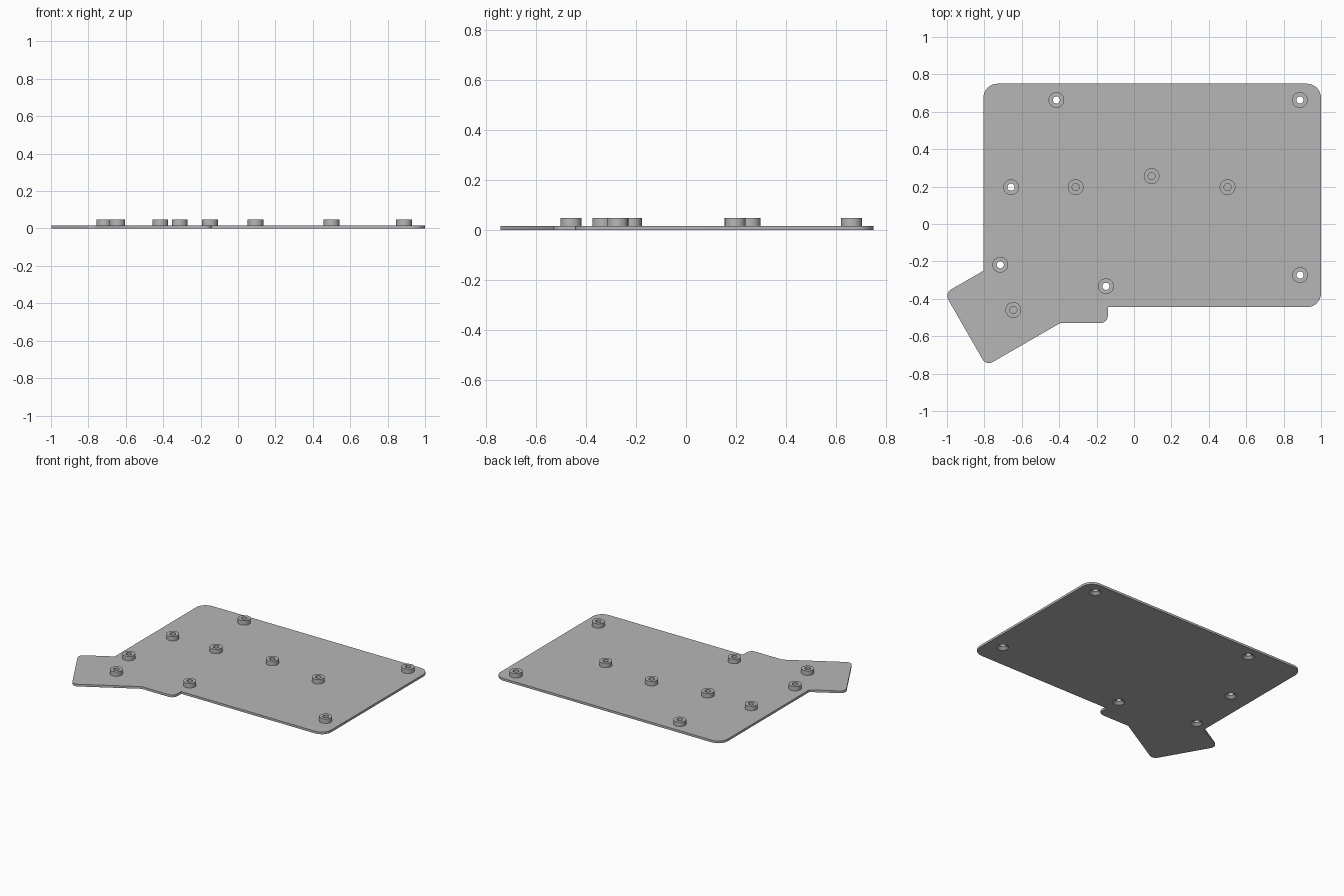
import bpy, bmesh, math
from mathutils import Vector

cube = bpy.data.objects.get("Cube")
if cube:
    bpy.data.objects.remove(cube, do_unlink=True)

PLATE, TOP = 0.016, 0.048            # plate thickness, boss top height
BOSS_R, HOLE_R, SINK_R = 0.042, 0.019, 0.039
SEGMENTS = 40

grey = bpy.data.materials.new("plain grey")
grey.use_nodes = True
colour = (0.47, 0.47, 0.47, 1)
grey.diffuse_color = colour
grey.node_tree.nodes["Principled BSDF"].inputs["Base Color"].default_value = colour


def make_object(name, bm):
    bmesh.ops.recalc_face_normals(bm, faces=bm.faces)
    mesh = bpy.data.meshes.new(name)
    bm.to_mesh(mesh)
    bm.free()
    mesh.materials.append(grey)
    obj = bpy.data.objects.new(name, mesh)
    bpy.context.collection.objects.link(obj)
    return obj


def smooth(obj):
    bpy.ops.object.select_all(action='DESELECT')
    obj.select_set(True)
    bpy.context.view_layer.objects.active = obj
    bpy.ops.object.shade_smooth_by_angle(angle=math.radians(30))


def lathe(bm, profile, x, y):
    """Turn a closed (radius, height) profile about a vertical axis."""
    verts = [bm.verts.new((x + r, y, z)) for r, z in profile]
    edges = [bm.edges.new((a, b)) for a, b in zip(verts, verts[1:] + verts[:1])]
    bmesh.ops.spin(bm, geom=verts + edges, cent=(x, y, 0), axis=(0, 0, 1),
                   angle=math.tau, steps=SEGMENTS, use_merge=True)


def rounded(corners, steps=8):
    """Round the square corners of an outline given as (x, y, radius)."""
    points = []
    for i, (x, y, r) in enumerate(corners):
        p = Vector((x, y))
        if r == 0:
            points.append(p)
            continue
        before = (Vector(corners[i - 1][:2]) - p).normalized()
        after = (Vector(corners[(i + 1) % len(corners)][:2]) - p).normalized()
        centre = p + r * (before + after)
        for k in range(steps + 1):
            t = k / steps * math.pi / 2
            points.append(centre - r * (after * math.cos(t) + before * math.sin(t)))
    return points


# Base plate with its tilted side wing
BIG, SMALL = 0.075, 0.04
outline = rounded([
    (1, 0.75, BIG), (-0.805, 0.75, BIG), (-0.805, -0.25, 0),
    (-1.013, -0.37, SMALL), (-0.79, -0.758, SMALL), (-0.395, -0.53, 0),
    (-0.14, -0.53, SMALL), (-0.14, -0.445, 0), (1, -0.445, BIG)])
bm = bmesh.new()
face = bm.faces.new([bm.verts.new((p.x, p.y, 0)) for p in outline])
extruded = bmesh.ops.extrude_face_region(bm, geom=[face])["geom"]
bmesh.ops.translate(bm, vec=(0, 0, PLATE),
                    verts=[v for v in extruded if isinstance(v, bmesh.types.BMVert)])
plate = make_object("base_plate", bm)

# Mounting bosses: open ones go through the plate, blind ones stop on it
through = [(-0.415, 0.663), (0.887, 0.663), (-0.657, 0.197),
           (-0.715, -0.218), (-0.15, -0.333), (0.888, -0.273)]
blind = [(-0.312, 0.197), (0.094, 0.256), (0.5, 0.197), (-0.645, -0.46)]
ring = [(HOLE_R, PLATE), (BOSS_R, PLATE), (BOSS_R, TOP), (HOLE_R, TOP)]
for name, places in (("through_boss", through), ("blind_boss", blind)):
    for x, y in places:
        bm = bmesh.new()
        lathe(bm, ring, x, y)
        smooth(make_object(name, bm))

# Countersunk screw holes cut from below
bm = bmesh.new()
slope = (SINK_R - HOLE_R) / PLATE
over = 0.002
for x, y in through:
    cone = bmesh.ops.create_cone(
        bm, cap_ends=True, segments=SEGMENTS, depth=PLATE + 2 * over,
        radius1=SINK_R + slope * over, radius2=HOLE_R - slope * over)
    bmesh.ops.translate(bm, verts=cone["verts"], vec=(x, y, PLATE / 2))
cutter = make_object("countersink_cutter", bm)
cutter.hide_render = True
cut = plate.modifiers.new("countersinks", 'BOOLEAN')
cut.operation = 'DIFFERENCE'
cut.solver = 'EXACT'
cut.object = cutter
bpy.context.view_layer.objects.active = plate
bpy.ops.object.modifier_apply(modifier=cut.name)
bpy.data.objects.remove(cutter, do_unlink=True)
smooth(plate)
